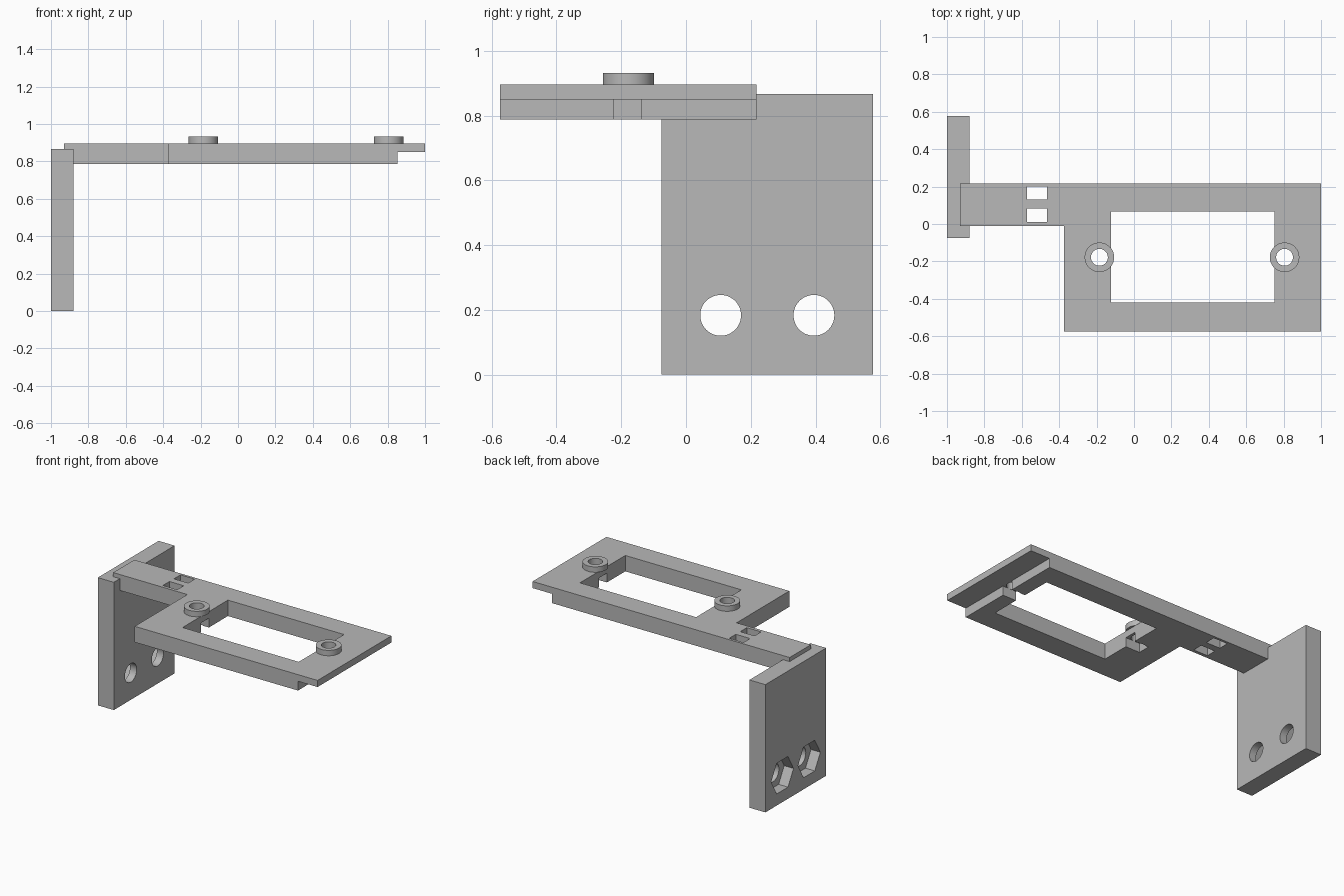
import bpy
import bmesh
import math
from mathutils import Matrix

default = bpy.data.objects.get("Cube")
if default:
    bpy.data.objects.remove(default, do_unlink=True)

grey = bpy.data.materials.new("plain grey")
grey.use_nodes = True
colour = (0.48, 0.48, 0.48, 1)
grey.diffuse_color = colour
grey.node_tree.nodes["Principled BSDF"].inputs["Base Color"].default_value = colour


def finish(name, bm):
    """Turn a bmesh into a linked grey object."""
    bmesh.ops.recalc_face_normals(bm, faces=bm.faces)
    mesh = bpy.data.meshes.new(name)
    bm.to_mesh(mesh)
    bm.free()
    mesh.materials.append(grey)
    obj = bpy.data.objects.new(name, mesh)
    bpy.context.collection.objects.link(obj)
    return obj


def slab(name, outline, z0, z1):
    """Extrude a plan outline from z0 to z1."""
    bm = bmesh.new()
    face = bm.faces.new([bm.verts.new((x, y, z0)) for x, y in outline])
    new = bmesh.ops.extrude_face_region(bm, geom=[face])["geom"]
    verts = [v for v in new if isinstance(v, bmesh.types.BMVert)]
    bmesh.ops.translate(bm, vec=(0, 0, z1 - z0), verts=verts)
    return finish(name, bm)


def box(name, x0, x1, y0, y1, z0, z1):
    return slab(name, [(x0, y0), (x1, y0), (x1, y1), (x0, y1)], z0, z1)


def rod(name, centre, radius, length, sides=48, along_x=False):
    bm = bmesh.new()
    turn = Matrix.Rotation(math.pi / 2, 4, "Y") if along_x else Matrix()
    # the quarter turn about z puts corners of a six-sided rod on the y axis
    spin = Matrix.Rotation(math.pi / 2, 4, "Z")
    bmesh.ops.create_cone(bm, cap_ends=True, segments=sides, radius1=radius,
                          radius2=radius, depth=length,
                          matrix=Matrix.Translation(centre) @ turn @ spin)
    if sides == 6:
        # make sure the corners point sideways rather than up
        top = max(v.co.z for v in bm.verts) - centre[2]
        if top > radius * 0.95:
            bmesh.ops.rotate(bm, cent=centre, verts=bm.verts,
                             matrix=Matrix.Rotation(math.pi / 6, 3, "X"))
    return finish(name, bm)


def cut(obj, cutters):
    """Subtract the cutters for good."""
    for cutter in cutters:
        cutter.hide_render = True
        mod = obj.modifiers.new("cut", "BOOLEAN")
        mod.operation = "DIFFERENCE"
        mod.solver = "EXACT"
        mod.object = cutter
        bpy.context.view_layer.objects.active = obj
        bpy.ops.object.modifier_apply(modifier=mod.name)
        bpy.data.objects.remove(cutter, do_unlink=True)


BOTTOM, STEP, TOP, BOSS_TOP = 0.787, 0.85, 0.895, 0.932
BOSS_X = (-0.185, 0.805)
BOSS_Y = -0.178


def plate_outline(left, right):
    return [(left, -0.01), (-0.373, -0.01), (-0.373, -0.575),
            (right, -0.575), (right, 0.217), (left, 0.217)]


def plate_cutters():
    """Window, strap slots and screw holes shared by both plate layers."""
    tools = [box("window_cutter", -0.122, 0.75, -0.42, 0.066, 0.7, 1)]
    for y in (0.012, 0.13):
        tools.append(box("slot_cutter", -0.572, -0.465, y, y + 0.07, 0.7, 1))
    for x in BOSS_X:
        tools.append(rod("screw_cutter", (x, BOSS_Y, 0.85), 0.045, 0.4))
    return tools


# Mounting wall with bolt holes and nut pockets in its outer face
wall = box("mounting_wall", -1, -0.88, -0.075, 0.577, 0, 0.867)
for y in (0.107, 0.395):
    cut(wall, [rod("bolt_cutter", (-0.94, y, 0.183), 0.063, 0.4, along_x=True),
               rod("nut_cutter", (-1, y, 0.183), 0.12, 0.14, 6, True)])

# Upper plate layer, overhanging at the far end
upper = slab("upper_plate", plate_outline(-0.93, 1), STEP, TOP)
cut(upper, plate_cutters())

# Lower plate layer with wire notches beneath the bosses
lower = slab("lower_plate", plate_outline(-0.88, 0.853), BOTTOM, STEP)
cut(lower, plate_cutters())
cut(lower, [box("notch_cutter", x0, x1, -0.223, -0.138, 0.7, 0.9)
            for x0, x1 in ((-0.23, -0.1), (0.7, 0.9))])

# Screw bosses
bosses = []
for side, x in zip(("right", "left"), BOSS_X):
    boss = rod(side + "_screw_boss", (x, BOSS_Y, (TOP + BOSS_TOP) / 2),
               0.079, BOSS_TOP - TOP)
    cut(boss, [rod("screw_cutter", (x, BOSS_Y, 0.9), 0.045, 0.4)])
    bosses.append(boss)

# Round surfaces smooth, edges sharp
bpy.ops.object.select_all(action="DESELECT")
for obj in [wall, upper, lower] + bosses:
    obj.select_set(True)
bpy.context.view_layer.objects.active = wall
bpy.ops.object.shade_smooth_by_angle(angle=math.radians(30))
